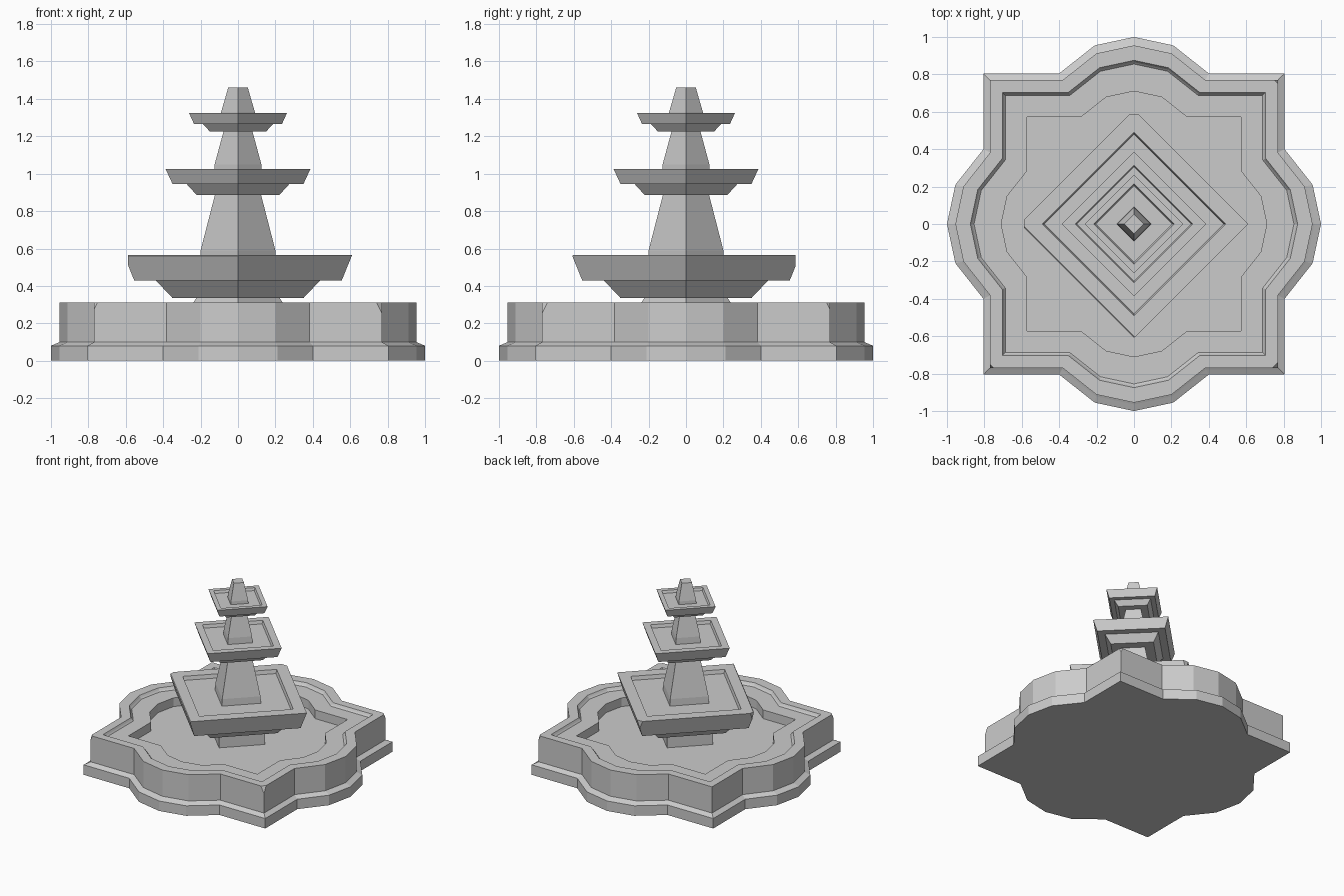
import bpy, bmesh
from mathutils import Vector

if "Cube" in bpy.data.objects:
    bpy.data.objects.remove(bpy.data.objects["Cube"])

# Outline of the basin: square corners with a faceted lobe on each side
side = [(-.805, -.805), (-.4, -.805), (-.21, -.955), (0, -1), (.21, -.955), (.4, -.805)]
basin_shape = []
pts = side
for _ in range(4):
    basin_shape += pts
    pts = [(-y, x) for x, y in pts]
# Outline of the tiers: a square turned 45 degrees
diamond = [(0, -1), (1, 0), (0, 1), (-1, 0)]


def loft(name, shape, rings, chips=()):
    """Stack scaled copies of an outline; rings = (scale, z). Chips = (point, normal) cuts."""
    bm = bmesh.new()
    loops = [[bm.verts.new((x * s, y * s, z)) for x, y in shape] for s, z in rings]
    n = len(shape)
    for a, b in zip(loops, loops[1:]):
        for i in range(n):
            j = (i + 1) % n
            bm.faces.new((a[i], a[j], b[j], b[i]))
    bm.faces.new(loops[0][::-1])
    bm.faces.new(loops[-1])
    for co, no in chips:
        bmesh.ops.bisect_plane(bm, geom=bm.verts[:] + bm.edges[:] + bm.faces[:],
                               plane_co=Vector(co), plane_no=Vector(no), clear_outer=True)
        edges = [e for e in bm.edges if e.is_boundary]
        if edges:
            bmesh.ops.holes_fill(bm, edges=edges, sides=0)
    bmesh.ops.recalc_face_normals(bm, faces=bm.faces[:])
    me = bpy.data.meshes.new(name)
    bm.to_mesh(me)
    bm.free()
    ob = bpy.data.objects.new(name, me)
    bpy.context.collection.objects.link(ob)
    return ob


# Basin: stepped foot, wall, rim, inner ledge and sunken floor, with chipped corners
loft("basin", basin_shape,
     [(1, 0), (1, .08), (.965, .095), (.955, .1), (.955, .31), (.875, .31), (.865, .295),
      (.855, .285), (.71, .285), (.71, .215)],
     chips=[((.755, -.755, .31), (1, -1, .5)), ((-.76, -.76, .31), (-1, -1, .5)),
            ((.76, .76, .31), (1, 1, .5))])

# Pedestal under the lowest bowl
loft("pedestal", diamond, [(.24, .2), (.24, .31), (.22, .34)])

# Three bowls: bottom z, lip z, top z, then radii and recess depth
def bowl(name, z0, z1, z2, r0, r1, r2, r3, rin, drop, chips=()):
    loft(name, diamond, [(r0, z0), (r1, z1), (r2, z1), (r3, z2), (rin, z2),
                         (rin - .01, z2 - drop)], chips)


bowl("lower_bowl", .335, .43, .565, .35, .44, .555, .61, .49, .03,
     chips=[((-.587, 0, .5), (-1, 0, 0)), ((0, .585, .5), (0, 1, 0)),
            ((-.33, -.27, .565), (-1, -1, 1.2))])
bowl("middle_bowl", .885, .945, 1.025, .22, .275, .35, .387, .315, .025)
bowl("upper_bowl", 1.225, 1.265, 1.325, .15, .187, .235, .262, .215, .02)

# Tapered columns and the finial
loft("lower_column", diamond, [(.205, .52), (.2, .59), (.12, .9)])
loft("middle_column", diamond, [(.13, .99), (.125, 1.05), (.075, 1.235)])
loft("finial", diamond, [(.092, 1.3), (.09, 1.33), (.052, 1.462)])
